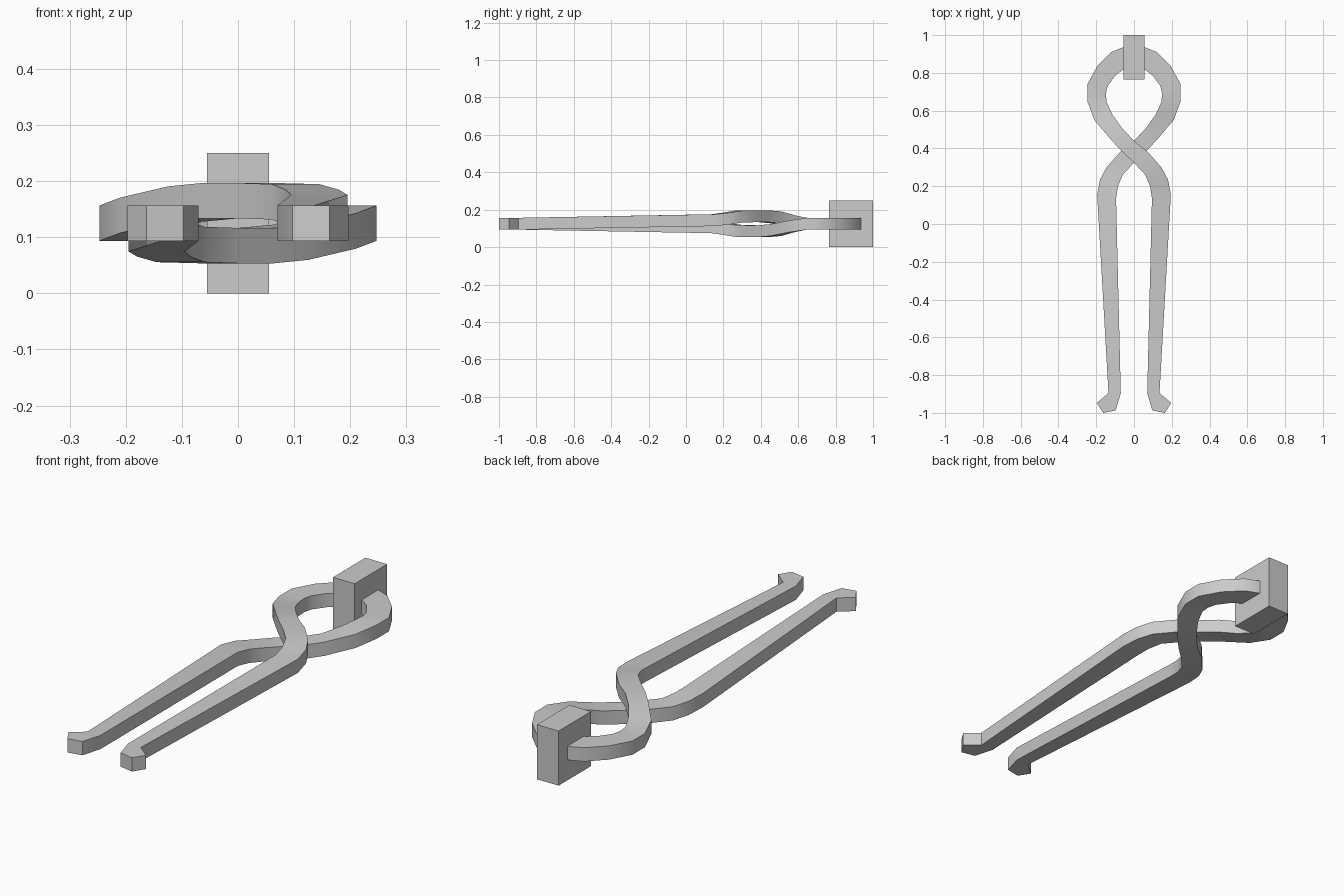
import bpy
import bmesh
from math import radians, pi
from mathutils import Matrix, Vector

default = bpy.data.objects.get("Cube")
if default:
    bpy.data.objects.remove(default, do_unlink=True)

# Single grey metal colour
metal = bpy.data.materials.new("plain grey metal")
metal.use_nodes = True
grey = (0.6, 0.6, 0.6, 1)
metal.diffuse_color = grey
metal.node_tree.nodes["Principled BSDF"].inputs["Base Color"].default_value = grey

MID = 0.125      # height of the pivot axis
HALF = 0.0315    # half thickness of the bar

# Bar stations from the spring loop to the tip:
# outer edge x, y, inner edge x, y, rise above the axis
stations = [
    (-.03, .94, -.03, .82, 0),
    (-.06, .935, -.06, .815, 0),
    (-.12, .91, -.1, .785, 0),
    (-.195, .835, -.14, .73, 0),
    (-.247, .74, -.149, .69, 0),
    (-.247, .65, -.145, .645, 0),
    (-.21, .55, -.115, .58, .014),
    (-.125, .45, -.065, .51, .034),
    (-.065, .385, 0, .44, .04),
    (0, .325, .07, .385, .04),
    (.06, .26, .145, .3, .038),
    (.085, .2, .18, .235, .028),
    (.095, .135, .195, .155, .019),
    (.07, -.895, .135, -.895, 0),
    (.097, -.987, .135, -.895, 0),
    (.163, -1, .197, -.947, 0),
]


def finish(bm, name):
    bmesh.ops.remove_doubles(bm, verts=bm.verts, dist=0.0001)
    bmesh.ops.recalc_face_normals(bm, faces=bm.faces)
    mesh = bpy.data.meshes.new(name)
    bm.to_mesh(mesh)
    bm.free()
    mesh.materials.append(metal)
    obj = bpy.data.objects.new(name, mesh)
    bpy.context.collection.objects.link(obj)
    return obj


def make_bar(name, turn):
    """Loft a rectangular section along the stations, turned about the y axis."""
    bm = bmesh.new()
    rings = []
    for ax, ay, bx, by, rise in stations:
        corners = [(ax, ay, rise - HALF), (bx, by, rise - HALF),
                   (bx, by, rise + HALF), (ax, ay, rise + HALF)]
        rings.append([bm.verts.new(c) for c in corners])
    for r, s in zip(rings, rings[1:]):
        for i in range(4):
            j = (i + 1) % 4
            bm.faces.new((r[i], r[j], s[j], s[i]))
    bm.faces.new(rings[0])
    bm.faces.new(rings[-1])
    place = Matrix.Translation((0, 0, MID)) @ Matrix.Rotation(turn, 4, 'Y')
    bmesh.ops.transform(bm, matrix=place, verts=bm.verts)
    obj = finish(bm, name)
    bpy.ops.object.select_all(action='DESELECT')
    obj.select_set(True)
    bpy.context.view_layer.objects.active = obj
    bpy.ops.object.shade_smooth_by_angle(angle=radians(30))


def make_plate(name, side):
    """Half of the upright block that clasps the bar ends."""
    bm = bmesh.new()
    bmesh.ops.create_cube(bm, size=1)
    bmesh.ops.scale(bm, vec=Vector((0.055, 0.235, 0.25)), verts=bm.verts)
    bmesh.ops.translate(bm, vec=Vector((side * 0.0275, 0.8825, MID)), verts=bm.verts)
    finish(bm, name)


# Two crossing arms, each a half turn of the other
make_bar("left_arm", 0)
make_bar("right_arm", pi)

# Two plates side by side at the back
make_plate("left_clasp_plate", 1)
make_plate("right_clasp_plate", -1)
